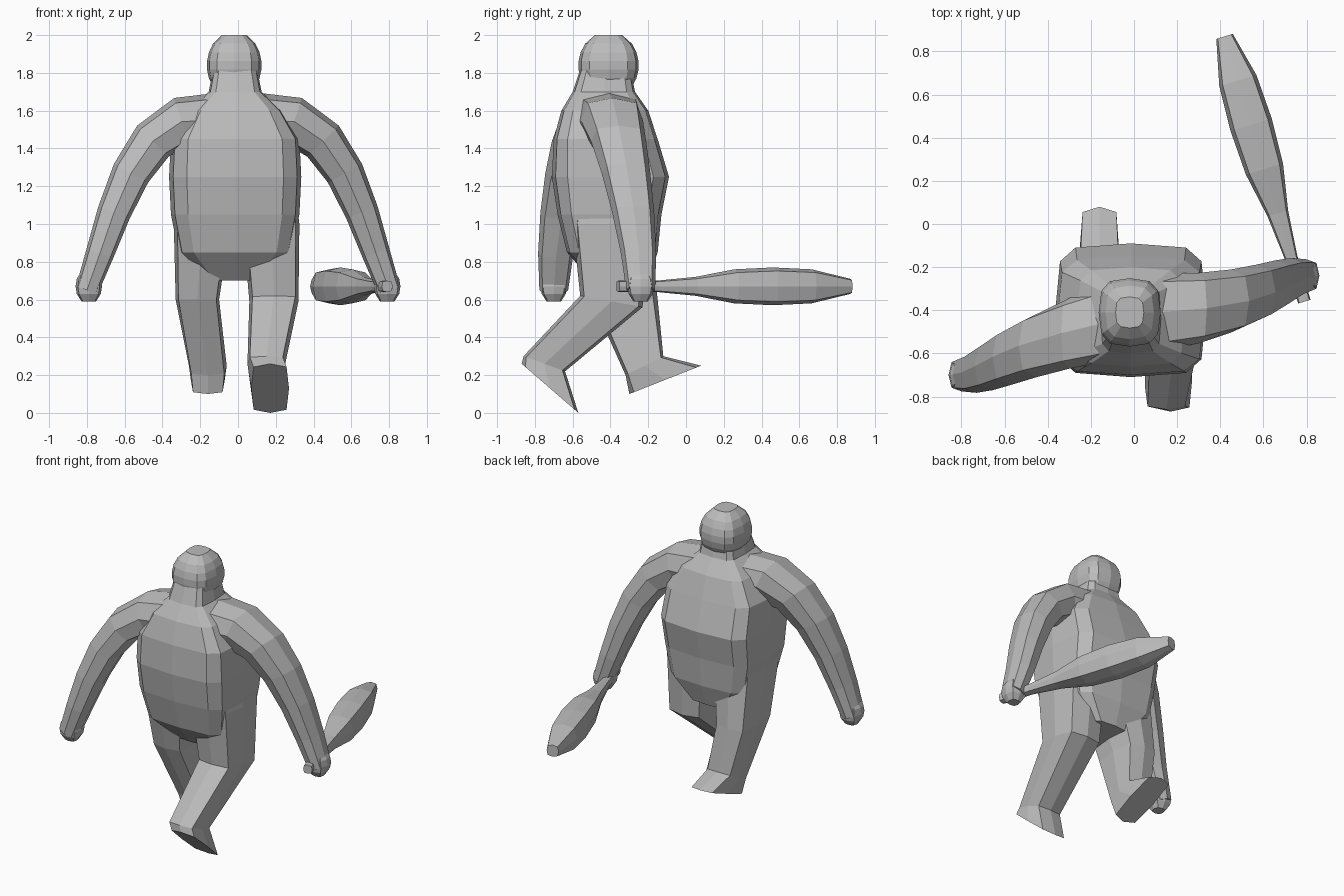
import bpy, bmesh, math
from mathutils import Vector
from mathutils.geometry import interpolate_bezier

cube = bpy.data.objects.get("Cube")
if cube:
    bpy.data.objects.remove(cube)

grey = bpy.data.materials.new("plain grey")
grey.use_nodes = True
colour = (.5, .5, .5, 1)
grey.diffuse_color = colour
grey.node_tree.nodes["Principled BSDF"].inputs["Base Color"].default_value = colour


def squash(value, power):
    return math.copysign(abs(value) ** power, value)


def loft(name, rings, sides, power):
    """Skin of rounded-box rings, each a centre with two half-axis vectors."""
    bm = bmesh.new()
    loops = []
    for centre, along, across in rings:
        angles = [math.tau * i / sides for i in range(sides)]
        loops.append([bm.verts.new(centre + along * squash(math.cos(a), power)
                                   + across * squash(math.sin(a), power)) for a in angles])
    for low, high in zip(loops, loops[1:]):
        for i in range(sides):
            bm.faces.new((low[i - 1], low[i], high[i], high[i - 1]))
    bm.faces.new(loops[0])
    bm.faces.new(loops[-1])
    bmesh.ops.recalc_face_normals(bm, faces=bm.faces)
    mesh = bpy.data.meshes.new(name)
    bm.to_mesh(mesh)
    bm.free()
    mesh.materials.append(grey)
    bpy.context.collection.objects.link(bpy.data.objects.new(name, mesh))


def barrel(name, centre, size, sides, power, count):
    """Bulging closed form that narrows to small caps at its top and bottom."""
    rings = []
    for i in range(count):
        bulge = math.sin(math.pi * (i + .3) / (count - .4)) ** .38
        height = size.z * (2 * i / (count - 1) - 1)
        rings.append((centre + Vector((0, 0, height)),
                      Vector((0, size.y * bulge, 0)), Vector((size.x * bulge, 0, 0))))
    loft(name, rings, sides, power)


def tube(name, points, radii, axis, power):
    """Tapered tube along a path; the length of the axis sets how oval it is."""
    rings = []
    for i, (point, radius) in enumerate(zip(points, radii)):
        run = points[min(i + 1, len(points) - 1)] - points[max(i - 1, 0)]
        rings.append((point, run.cross(axis).normalized() * radius, axis * radius))
    loft(name, rings, sides=8, power=power)


def profile_part(name, rows, sides, power):
    """Part seen from the side: x, half width, rear (y, z) and fore (y, z) per ring."""
    rings = []
    for x, half, rear, fore in rows:
        a, b = Vector((x, *rear)), Vector((x, *fore))
        rings.append(((a + b) / 2, (b - a) / 2, Vector((half, 0, 0))))
    loft(name, rings, sides, power)


def arm(name, side, shoulder_y, upper_y, hand_y):
    """Arm sweeping out and down from the shoulder to a closed hand."""
    path = interpolate_bezier(
        Vector((side * .1, shoulder_y, 1.55)), Vector((side * .55, upper_y, 1.65)),
        Vector((side * .66, hand_y, 1)), Vector((side * .8, hand_y, .65)), 7)
    radii = [.145 - .014 * i for i in range(len(path))]
    tube(name + "_arm", path, radii, Vector((0, 1.25, 0)), power=.7)
    barrel(name + "_hand", Vector((side * .79, hand_y, .67)), Vector((.07, .07, .08)),
           sides=8, power=.6, count=5)


# Torso with a flat-sided belly and a sloping neck: height, half width, rear, fore
torso = [(.7, .15, -.5, -.2), (.85, .3, -.63, -.15), (1.05, .34, -.68, -.13),
         (1.25, .35, -.71, -.09), (1.45, .34, -.7, -.15), (1.6, .25, -.66, -.2),
         (1.7, .14, -.6, -.27), (1.85, .11, -.55, -.3)]
profile_part("torso", [(-.015, half, (rear, z), (fore, z)) for z, half, rear, fore in torso],
             sides=12, power=.45)

# Head
barrel("head", Vector((-.02, -.41, 1.84)), Vector((.145, .16, .16)),
       sides=12, power=.65, count=8)

# Legs in mid stride, the last ring being the sole of a wedge foot
hip, waist = ((-.6, 1), (-.2, 1)), ((-.58, 1.2), (-.22, 1.2))
right_leg = [(-.18, .14, *waist), (-.19, .15, *hip), (-.215, .115, (-.5, .6), (-.15, .6)),
             (-.16, .1, (-.32, .2), (-.12, .3)), (-.16, .09, (-.3, .1), (.08, .25))]
left_leg = [(.16, .14, *waist), (.175, .15, *hip), (.19, .13, (-.56, .62), (-.23, .56)),
            (.15, .1, (-.86, .3), (-.64, .22)), (.17, .1, (-.87, .26), (-.57, 0))]
profile_part("right_leg", right_leg, sides=8, power=.4)
profile_part("left_leg", left_leg, sides=8, power=.4)

# Arms
arm("right", -1, shoulder_y=-.45, upper_y=-.56, hand_y=-.7)
arm("left", 1, shoulder_y=-.41, upper_y=-.39, hand_y=-.24)

# Club with a thin handle and a swollen end
butt, tip = Vector((.79, -.36, .67)), Vector((.42, .87, .67))
girth = (.03, .03, .05, .09, .1, .09, .04)
tube("club", [butt.lerp(tip, i / (len(girth) - 1)) for i in range(len(girth))],
     girth, Vector((0, 0, 1)), power=.6)
